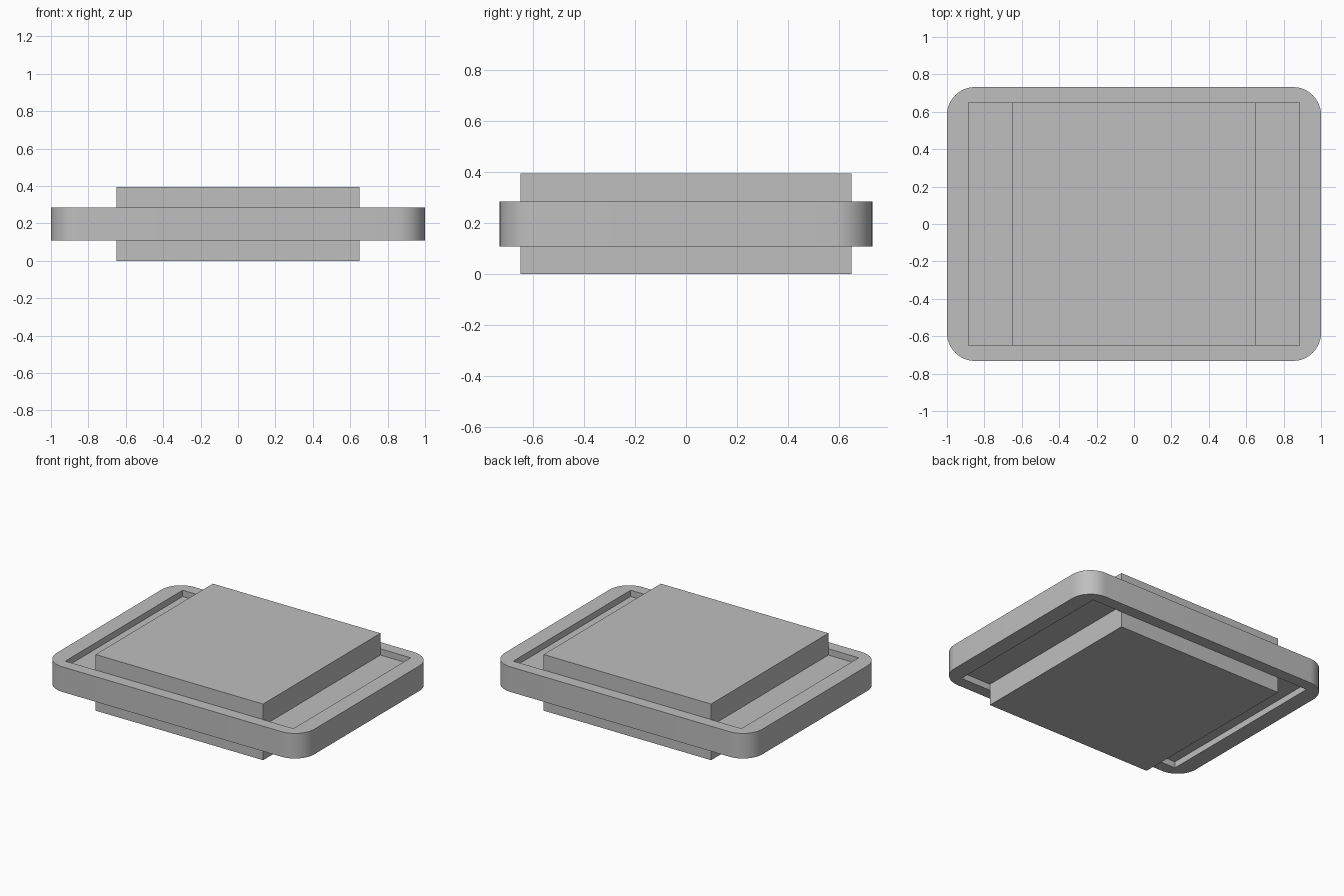
import bpy
import bmesh
from math import cos, sin, pi

if "Cube" in bpy.data.objects:
    bpy.data.objects.remove(bpy.data.objects["Cube"])

grey = bpy.data.materials.new("plain_grey")
grey.use_nodes = True
grey.diffuse_color = (0.52, 0.52, 0.52, 1)
grey.node_tree.nodes["Principled BSDF"].inputs["Base Color"].default_value = grey.diffuse_color

MID = 0.197           # height of the mirror plane shared by all parts
HOLE = (0.885, 0.65)  # half size of the frame opening


def box(name, hx, hy, hz):
    bpy.ops.mesh.primitive_cube_add(size=2, location=(0, 0, MID))
    ob = bpy.context.object
    ob.name = name
    ob.scale = (hx, hy, hz)
    bpy.ops.object.transform_apply(location=False, rotation=False, scale=True)
    ob.data.materials.append(grey)
    return ob


def rounded_rectangle(hx, hy, r, steps=12):
    points = []
    for k, (sx, sy) in enumerate([(1, 1), (-1, 1), (-1, -1), (1, -1)]):
        for i in range(steps + 1):
            a = (k + i / steps) * pi / 2
            points.append((sx * (hx - r) + r * cos(a), sy * (hy - r) + r * sin(a)))
    return points


def add_outline(curve, points):
    spline = curve.splines.new("POLY")
    spline.points.add(len(points) - 1)
    for p, (x, y) in zip(spline.points, points):
        p.co = (x, y, 0, 1)
    spline.use_cyclic_u = True


# Rounded outer frame with a rectangular opening
curve = bpy.data.curves.new("frame", "CURVE")
curve.dimensions = "2D"
curve.fill_mode = "BOTH"
curve.extrude = 0.088
add_outline(curve, rounded_rectangle(1, 0.732, 0.15))
hx, hy = HOLE
add_outline(curve, [(hx, hy), (-hx, hy), (-hx, -hy), (hx, -hy)])
frame = bpy.data.objects.new("frame", curve)
frame.location.z = MID
bpy.context.collection.objects.link(frame)
bpy.ops.object.select_all(action="DESELECT")
frame.select_set(True)
bpy.context.view_layer.objects.active = frame
bpy.ops.object.convert(target="MESH")
frame = bpy.context.object
bm = bmesh.new()
bm.from_mesh(frame.data)
bmesh.ops.remove_doubles(bm, verts=bm.verts, dist=0.0001)
bmesh.ops.recalc_face_normals(bm, faces=bm.faces)
bm.to_mesh(frame.data)
bm.free()
frame.data.materials.clear()
frame.data.materials.append(grey)
bpy.ops.object.shade_smooth_by_angle()

# Recessed web closing the opening, keyed slightly into the frame
box("recessed_panel", hx + 0.01, hy + 0.01, 0.044)

# Square block passing through the middle
box("centre_block", 0.65, 0.65, MID)
